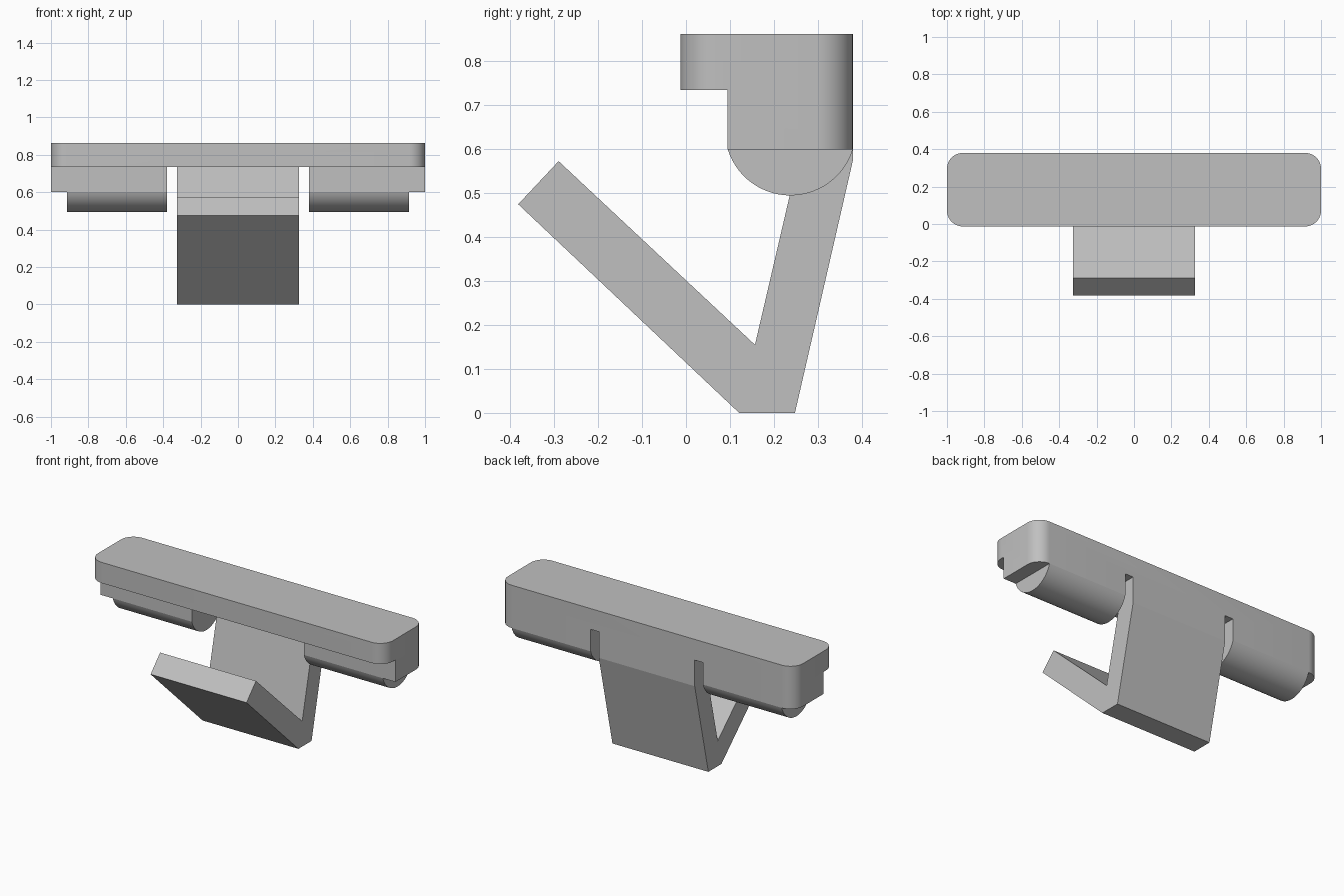
import bpy, bmesh
from math import radians, sin, cos, pi, atan2
from mathutils import Vector

cube = bpy.data.objects.get("Cube")
if cube:
    bpy.data.objects.remove(cube, do_unlink=True)

grey = bpy.data.materials.new("light_grey")
grey.use_nodes = True
GREY = (0.527, 0.527, 0.527, 1)
grey.diffuse_color = GREY
grey.node_tree.nodes["Principled BSDF"].inputs["Base Color"].default_value = GREY


def arc(cu, cv, r, a0, a1, n):
    """Points along a circular arc, angles in radians."""
    return [(cu + r * cos(a0 + (a1 - a0) * i / n),
             cv + r * sin(a0 + (a1 - a0) * i / n)) for i in range(n + 1)]


def prism(name, outline, axis, lo, hi):
    """Extrude a closed outline along x (yz outline) or z (xy outline)."""
    bm = bmesh.new()
    place = (lambda p: (lo, *p)) if axis == "x" else (lambda p: (*p, lo))
    step = Vector((hi - lo, 0, 0)) if axis == "x" else Vector((0, 0, hi - lo))
    face = bm.faces.new([bm.verts.new(place(p)) for p in outline])
    ext = bmesh.ops.extrude_face_region(bm, geom=[face])
    moved = [g for g in ext["geom"] if isinstance(g, bmesh.types.BMVert)]
    bmesh.ops.translate(bm, vec=step, verts=moved)
    bmesh.ops.recalc_face_normals(bm, faces=bm.faces)
    mesh = bpy.data.meshes.new(name)
    bm.to_mesh(mesh)
    bm.free()
    mesh.materials.append(grey)
    ob = bpy.data.objects.new(name, mesh)
    bpy.context.collection.objects.link(ob)
    return ob


def activate(ob):
    bpy.ops.object.select_all(action="DESELECT")
    ob.select_set(True)
    bpy.context.view_layer.objects.active = ob


def rect(u0, u1, v0, v1):
    return [(u0, v0), (u1, v0), (u1, v1), (u0, v1)]


FRONT, BACK, TOP = -0.013, 0.38, 0.862
LEDGE, BELLY = 0.735, 0.6        # underside of the bar and of the side blocks
BLOCK_FRONT, SLOT, R = 0.095, 0.38, 0.085

# Main bar with rounded plan corners
plan = []
corners = [(1 - R, BACK - R), (R - 1, BACK - R), (R - 1, FRONT + R), (1 - R, FRONT + R)]
for i, (cx, cy) in enumerate(corners):
    plan += arc(cx, cy, R, i * pi / 2, (i + 1) * pi / 2, 10)
body = prism("bar_body", plan, "z", BELLY, TOP)

# Cut the front step and the central opening
step_cut = prism("step_cutter", rect(-0.5, BLOCK_FRONT, 0.3, LEDGE), "x", -1.5, 1.5)
slot_cut = prism("slot_cutter", rect(-0.5, 0.8, 0.3, LEDGE), "x", -SLOT, SLOT)
activate(body)
for cutter in (step_cut, slot_cut):
    mod = body.modifiers.new("cut", "BOOLEAN")
    mod.operation, mod.solver, mod.object = "DIFFERENCE", "EXACT", cutter
    bpy.ops.object.modifier_apply(modifier=mod.name)
    bpy.data.objects.remove(cutter, do_unlink=True)
bpy.ops.object.shade_smooth_by_angle(angle=radians(30))

# Rounded rolls under the side blocks
half, depth = (BACK - BLOCK_FRONT) / 2, 0.105
radius = (half ** 2 + depth ** 2) / (2 * depth)
rise = radius - depth
a = atan2(rise, half)
section = arc((BACK + BLOCK_FRONT) / 2, BELLY + rise, radius, pi + a, 2 * pi - a, 28)
for name, lo, hi in (("left_roll", SLOT, 1 - R), ("right_roll", R - 1, -SLOT)):
    activate(prism(name, section, "x", lo, hi))
    bpy.ops.object.shade_smooth_by_angle(angle=radians(30))

# Bent spring clip in the middle
clip = [(-0.382, 0.475), (0.121, 0), (0.248, 0), (BACK, 0.575), (BACK, LEDGE),
        (0.292, LEDGE), (0.157, 0.155), (-0.29, 0.573)]
prism("spring_clip", clip, "x", -0.325, 0.325)
